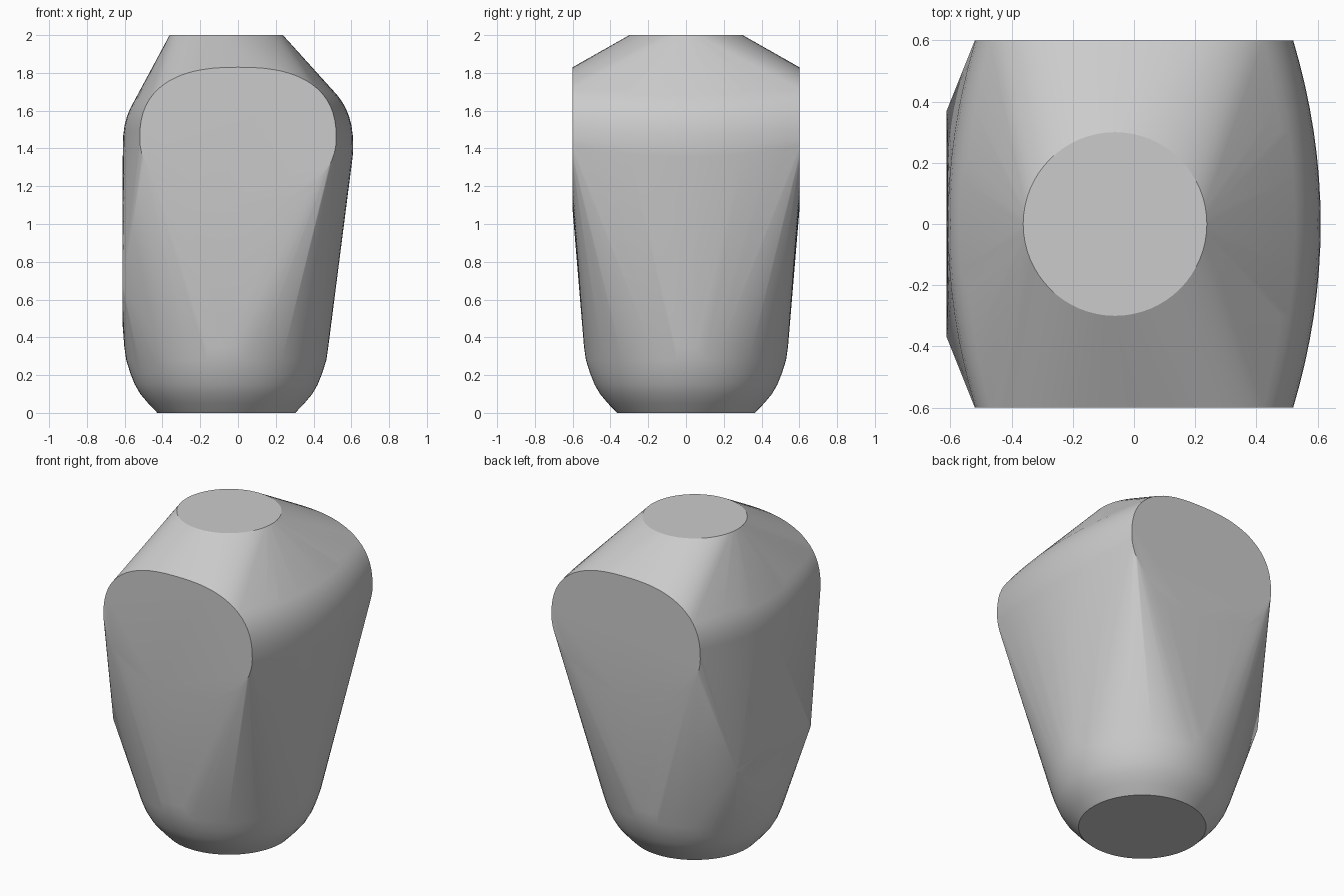
import bpy, bmesh, math

cube = bpy.data.objects.get("Cube")
if cube:
    bpy.data.objects.remove(cube, do_unlink=True)

grey = bpy.data.materials.new("plain_grey")
grey.use_nodes = True
colour = (0.6, 0.6, 0.6, 1)
grey.diffuse_color = colour
grey.node_tree.nodes["Principled BSDF"].inputs["Base Color"].default_value = colour

AXIS = -0.062  # x of the vertical axis


def oval(half_w, half_h, upper=2, lower=2, count=64):
    """Superelliptic outline with separate upper and lower roundness."""
    points = []
    for i in range(count):
        a = 2 * math.pi * i / count
        c, s = math.cos(a), math.sin(a)
        n = upper if s > 0 else lower
        points.append((half_w * math.copysign(abs(c) ** (2 / n), c),
                       half_h * math.copysign(abs(s) ** (2 / n), s)))
    return points


bm = bmesh.new()

# Round top face and rounded foot
for z, r in ((2, 0.3), (0.35, 0.54), (0.28, 0.53), (0.21, 0.508),
             (0.15, 0.484), (0.1, 0.455), (0.05, 0.413), (0, 0.365)):
    for u, v in oval(r, r):
        bm.verts.new((AXIS + u, v, z))

# Barrel running front to back, widest in the middle
STEPS = 16
for i in range(STEPS + 1):
    t = 2 * i / STEPS - 1
    bulge = 1 - t * t
    for u, v in oval(0.52 + 0.09 * bulge, 0.38 + 0.07 * bulge, upper=2.5):
        bm.verts.new((u, 0.6 * t, 1.45 - 0.05 * bulge + v))

# Flat boss on one side
for u, v in oval(0.37, 0.2, 1.3, 1.3, 32):
    bm.verts.new((-0.612, u, 0.68 + v))

# Wrap everything in one skin
result = bmesh.ops.convex_hull(bm, input=bm.verts[:])
loose = {g for g in result["geom_interior"] + result["geom_unused"]
         if isinstance(g, bmesh.types.BMVert)}
bmesh.ops.delete(bm, geom=list(loose), context="VERTS")
bmesh.ops.dissolve_limit(bm, angle_limit=math.radians(0.1),
                         verts=bm.verts[:], edges=bm.edges[:])
bmesh.ops.recalc_face_normals(bm, faces=bm.faces[:])

mesh = bpy.data.meshes.new("hull_body")
bm.to_mesh(mesh)
bm.free()
mesh.materials.append(grey)
body = bpy.data.objects.new("hull_body", mesh)
bpy.context.collection.objects.link(body)

bpy.ops.object.select_all(action="DESELECT")
body.select_set(True)
bpy.context.view_layer.objects.active = body
bpy.ops.object.shade_smooth_by_angle(angle=math.radians(25))
